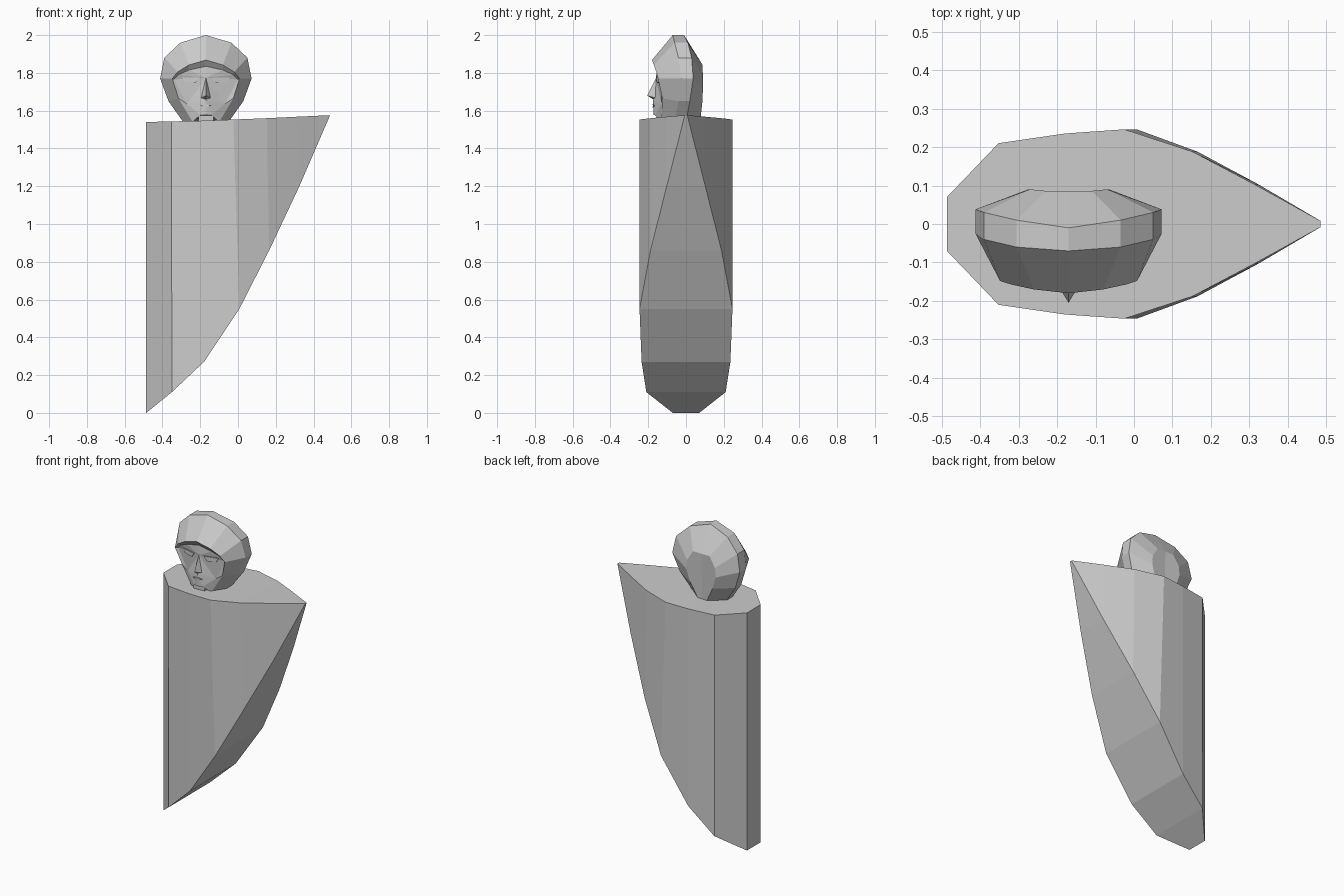
import bpy, bmesh
from mathutils import Vector

cube = bpy.data.objects.get("Cube")
if cube:
    bpy.data.objects.remove(cube, do_unlink=True)

GREY = (0.6, 0.6, 0.6, 1.0)
mat = bpy.data.materials.new("plain grey")
mat.use_nodes = True
mat.diffuse_color = GREY
mat.node_tree.nodes["Principled BSDF"].inputs["Base Color"].default_value = GREY

HEAD_X = -0.17


def make_object(name, polygons):
    """Build one flat-shaded mesh from polygons given as point lists."""
    bm = bmesh.new()
    for poly in polygons:
        bm.faces.new([bm.verts.new(p) for p in poly])
    bmesh.ops.remove_doubles(bm, verts=bm.verts, dist=0.0005)
    bmesh.ops.dissolve_degenerate(bm, edges=bm.edges, dist=0.0001)
    bmesh.ops.holes_fill(bm, edges=[e for e in bm.edges if e.is_boundary], sides=0)
    bmesh.ops.recalc_face_normals(bm, faces=bm.faces)
    mesh = bpy.data.meshes.new(name)
    bm.to_mesh(mesh)
    bm.free()
    mesh.materials.append(mat)
    obj = bpy.data.objects.new(name, mesh)
    bpy.context.collection.objects.link(obj)
    return obj


def both_sides(polygons):
    """Place half-polygons on the head axis and add their mirror images."""
    return [[(HEAD_X + s * x, y, z) for x, y, z in poly]
            for s in (1, -1) for poly in polygons]


def bridge(ring_a, ring_b):
    return [[ring_a[i], ring_a[i + 1], ring_b[i + 1], ring_b[i]]
            for i in range(len(ring_a) - 1)]


def prism(outline, depth):
    """Extrude an outline along +y."""
    back = [(x, y + depth, z) for x, y, z in outline]
    n = len(outline)
    sides = [[outline[i], outline[(i + 1) % n], back[(i + 1) % n], back[i]]
             for i in range(n)]
    return [outline, back] + sides


# Body: stations of top x, top z, bottom x, bottom z, half depth
stations = [
    (-0.486, 1.540, -0.486, 0.00, 0.070),
    (-0.352, 1.543, -0.350, 0.11, 0.210),
    (-0.180, 1.547, -0.180, 0.27, 0.235),
    (-0.025, 1.553, 0.007, 0.55, 0.246),
    (0.152, 1.560, 0.165, 0.86, 0.188),
    (0.315, 1.568, 0.325, 1.20, 0.102),
    (0.485, 1.576, 0.485, 1.57, 0.008),
]
body = []
for a, b in zip(stations, stations[1:]):
    for s in (1, -1):
        body.append([(a[0], s * a[4], a[1]), (b[0], s * b[4], b[1]),
                     (b[2], s * b[4], b[3]), (a[2], s * a[4], a[3])])
    for k in (0, 2):  # top and curved underside
        body.append([(a[k], -a[4], a[k + 1]), (b[k], -b[4], b[k + 1]),
                     (b[k], b[4], b[k + 1]), (a[k], a[4], a[k + 1])])
for e in (stations[0], stations[-1]):
    body.append([(e[0], -e[4], e[1]), (e[0], e[4], e[1]),
                 (e[2], e[4], e[3]), (e[2], -e[4], e[3])])
make_object("body", body)

# Head covering: half rings from the back panel to the face opening
back = [(0, 0.086, 1.845), (0.06, 0.086, 1.845), (0.10, 0.09, 1.78),
        (0.105, 0.09, 1.72), (0.08, 0.086, 1.64), (0.03, 0.075, 1.54)]
rear = [(0, -0.01, 2.0), (0.135, 0.01, 1.96), (0.22, 0.03, 1.88),
        (0.242, 0.038, 1.77), (0.198, 0.02, 1.65), (0.12, 0.0, 1.54)]
fore = [(0, -0.07, 2.0), (0.135, -0.06, 1.96), (0.22, -0.04, 1.88),
        (0.242, -0.025, 1.77), (0.198, -0.04, 1.65), (0.12, -0.06, 1.54)]
rim = [(0, -0.18, 1.868), (0.09, -0.17, 1.842), (0.15, -0.157, 1.805),
       (0.178, -0.148, 1.77), (0.145, -0.125, 1.665), (0.07, -0.13, 1.54)]
edge = [(0, -0.155, 1.835), (0.09, -0.15, 1.815), (0.145, -0.138, 1.79),
        (0.17, -0.125, 1.765), (0.10, -0.13, 1.635), (0.03, -0.165, 1.577)]
rings = [back, rear, fore, rim, edge]
head = [p for a, b in zip(rings, rings[1:]) for p in bridge(a, b)]
head.append(back + [(0, 0.075, 1.54)])

# Face: facets around the nose bridge and mouth
brow = (0, -0.158, 1.775)
mouth_mid = (0, -0.174, 1.655)
chin = (0, -0.172, 1.577)
head += [[edge[i], edge[i + 1], brow] for i in range(4)]
head += [[edge[4], mouth_mid, brow], [edge[4], edge[5], mouth_mid],
         [edge[5], chin, mouth_mid]]
make_object("head", both_sides(head))

# Nose
tip = (0, -0.205, 1.68)
wing = (0.025, -0.163, 1.668)
root = (0, -0.174, 1.66)
make_object("nose", both_sides([[brow, tip, wing], [tip, root, wing],
                                [brow, wing, root]]))

# Half-closed eyes
eye = [(x, -0.166 + 0.22 * x, z) for x, z in
       ((0.035, 1.775), (0.125, 1.775), (0.112, 1.752), (0.055, 1.746))]
make_object("eyes", both_sides(prism(eye, 0.009)))

# Lips
lips = [(x, -0.178 + 0.1 * abs(x), z) for x, z in
        ((-0.032, 1.627), (0, 1.634), (0.032, 1.627), (0, 1.617))]
make_object("lips", [[(HEAD_X + x, y, z) for x, y, z in p]
                     for p in prism(lips, 0.009)])

# Neck
neck = [(HEAD_X + x, -0.155, z) for x, z in
        ((-0.04, 1.53), (0.04, 1.53), (0.04, 1.59), (-0.04, 1.59))]
make_object("neck", prism(neck, 0.15))
